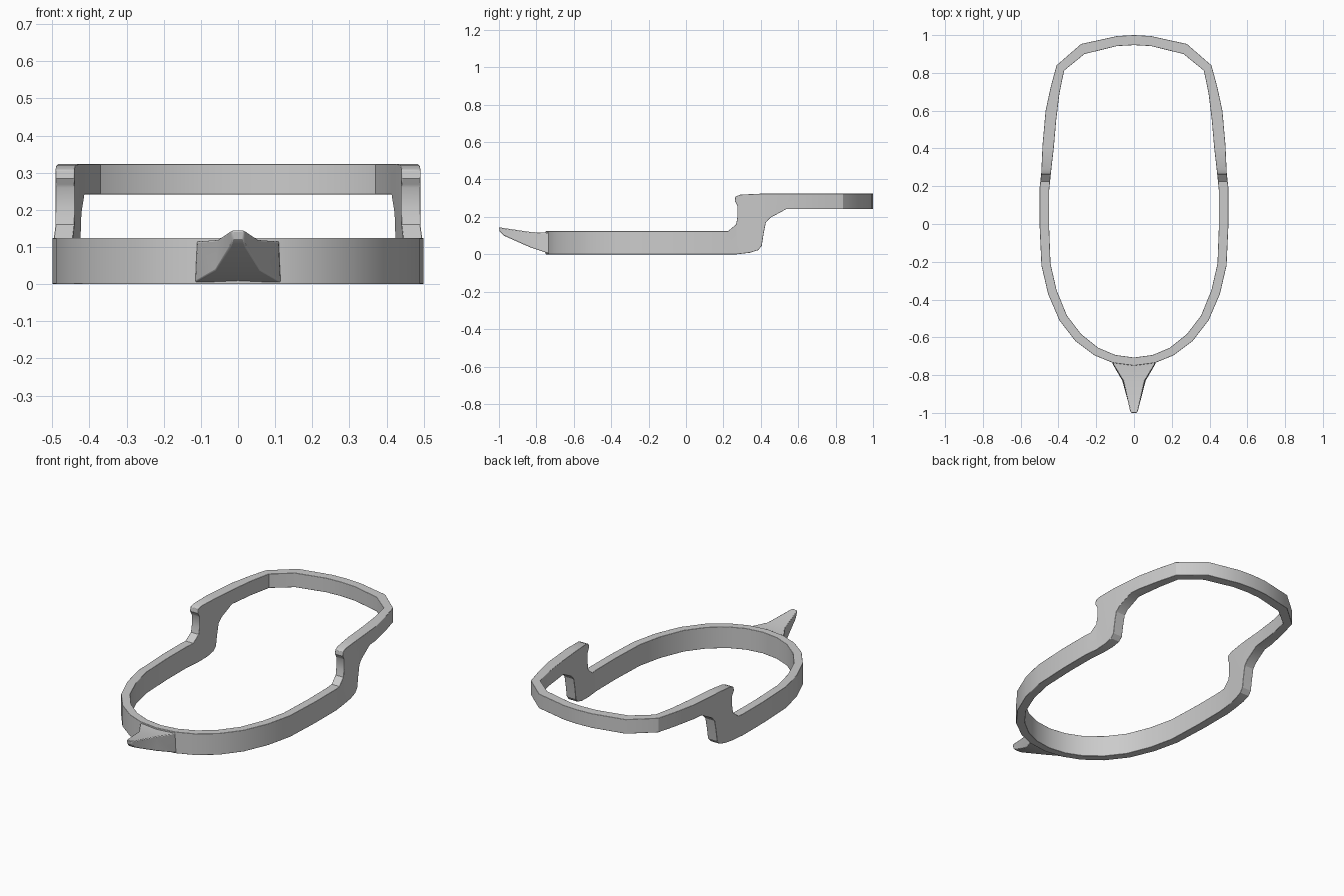
import bpy, bmesh
from math import radians

if "Cube" in bpy.data.objects:
    bpy.data.objects.remove(bpy.data.objects["Cube"])


def make(name, verts, faces):
    me = bpy.data.meshes.new(name)
    bm = bmesh.new()
    vs = [bm.verts.new(v) for v in verts]
    for f in faces:
        bm.faces.new([vs[i] for i in f])
    bmesh.ops.recalc_face_normals(bm, faces=bm.faces[:])
    bm.to_mesh(me)
    bm.free()
    ob = bpy.data.objects.new(name, me)
    bpy.context.collection.objects.link(ob)
    return ob


def loft(name, loops, closed=False):
    # skin equal-length loops; cap the ends unless closed
    n, m = len(loops[0]), len(loops)
    verts = [v for lp in loops for v in lp]
    faces = []
    for i in range(m if closed else m - 1):
        j = (i + 1) % m
        for k in range(n):
            l = (k + 1) % n
            faces.append((i * n + k, i * n + l, j * n + l, j * n + k))
    if not closed:
        faces += [tuple(range(n)), tuple(range((m - 1) * n, m * n))]
    return make(name, verts, faces)


# Right half of the plan: outer x, outer y, inner x, inner y (back to front)
half = [(0, 1.0, 0, .947), (.09, .995, .09, .942), (.28, .953, .262, .9),
        (.41, .84, .37, .812), (.44, .73, .395, .69), (.468, .6, .412, .55),
        (.484, .42, .425, .4), (.491, .27, .440, .27), (.5, .19, .449, .18),
        (.5, 0, .45, 0), (.49, -.22, .442, -.21), (.455, -.37, .41, -.35),
        (.395, -.51, .355, -.485), (.31, -.62, .28, -.583),
        (.21, -.695, .19, -.655), (.112, -.735, .1, -.693), (0, -.75, 0, -.707)]
plan = half + [(-a, b, -c, d) for a, b, c, d in half[-2:0:-1]]
LO, HI = -.1, .5
band = loft("stepped_band", [[(a, b, LO), (a, b, HI), (c, d, HI), (c, d, LO)]
                             for a, b, c, d in plan], closed=True)

# Side profile with the raised step (y, z)
side = [(-.8, 0), (.27, 0), (.34, .008), (.385, .022), (.405, .045),
        (.415, .11), (.427, .17), (.45, .195), (.535, .241), (1.1, .241),
        (1.1, .324), (.4, .324), (.29, .319), (.264, .308), (.261, .285),
        (.275, .26), (.275, .2), (.268, .16), (.225, .124), (-.8, .124)]
cutter = loft("side_profile_cutter", [[(x, y, z) for y, z in side] for x in (-.7, .7)])

# Front spike: y at bottom, y at top, half widths and heights
spike_rows = [(-.724, -.724, .116, .112, .004, .116),
              (-.74, -.745, .114, .108, .006, .115),
              (-.83, -.83, .062, .056, .036, .119),
              (-.975, -.985, .022, .022, .1, .142),
              (-.996, -1.0, .016, .016, .122, .145)]
spike = loft("front_spike", [[(-wb, yb, zb), (wb, yb, zb), (wt, yt, zt), (-wt, yt, zt)]
                             for yb, yt, wb, wt, zb, zt in spike_rows])

# Cut the band to the profile and soften its edges
bpy.context.view_layer.objects.active = band
band.select_set(True)
b = band.modifiers.new("profile", 'BOOLEAN')
b.operation, b.solver, b.object = 'INTERSECT', 'EXACT', cutter
bpy.ops.object.modifier_apply(modifier="profile")
bpy.data.objects.remove(cutter)
for ob, w in ((band, .009), (spike, .004)):
    v = ob.modifiers.new("soft_edges", 'BEVEL')
    v.width, v.segments, v.limit_method, v.angle_limit = w, 2, 'ANGLE', radians(50)

bpy.ops.object.select_all(action='DESELECT')
for ob in (band, spike):
    ob.select_set(True)
bpy.ops.object.shade_smooth_by_angle(angle=radians(30))
